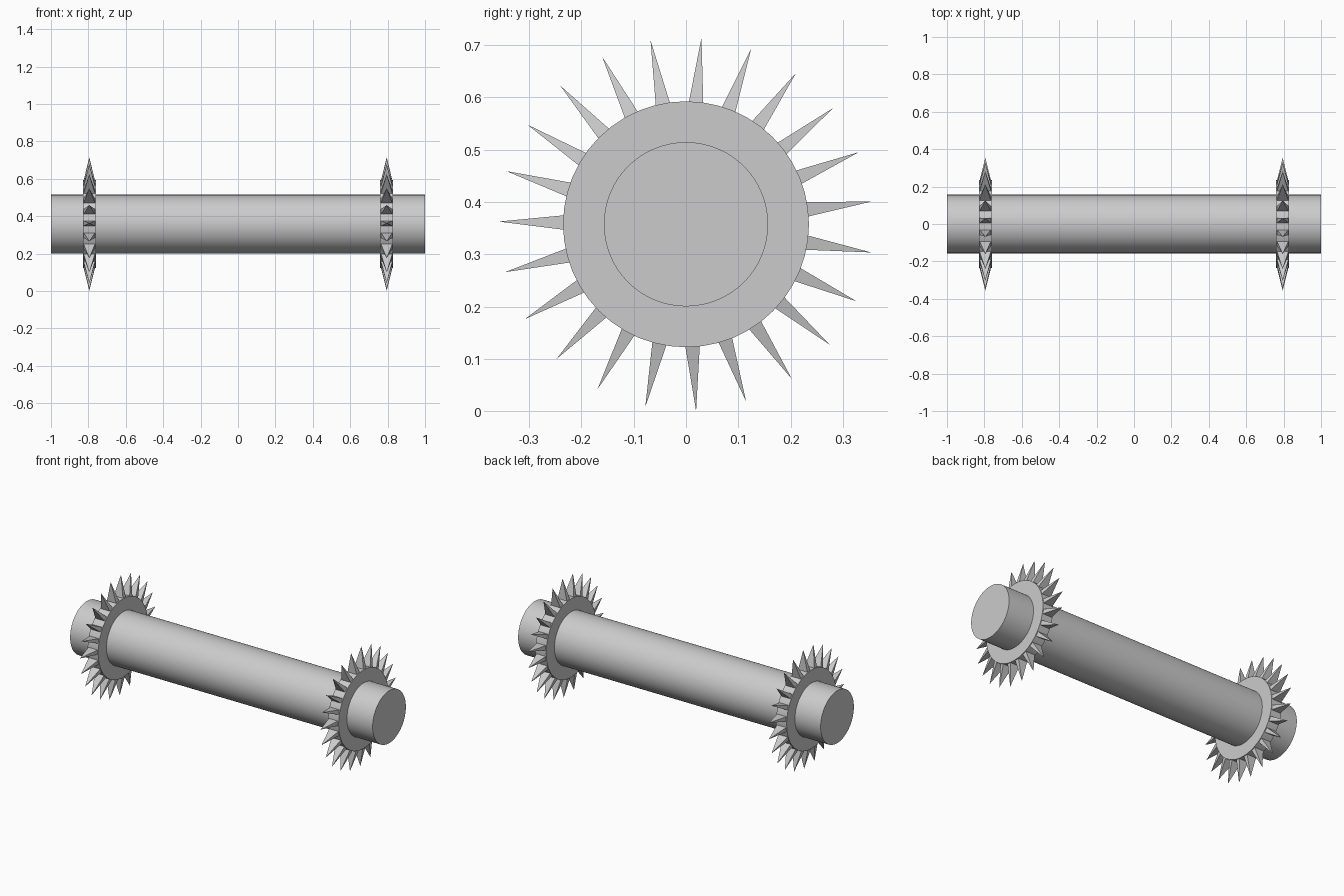
import bpy, bmesh
from math import pi, radians
from mathutils import Matrix, Vector

if "Cube" in bpy.data.objects:
    bpy.data.objects.remove(bpy.data.objects["Cube"])

AXIS_Z = 0.3575      # height of the axle centre line
WHEEL_X = 0.795      # wheel distance from the middle
SPIKES = 23
PHASE = radians(7.0)


def rod(name, x, radius, length, sides):
    """Capped cylinder lying along the x axis."""
    bpy.ops.mesh.primitive_cylinder_add(vertices=sides, radius=radius, depth=length,
                                        location=(x, 0, AXIS_Z), rotation=(0, pi / 2, 0))
    ob = bpy.context.object
    ob.name = name
    bpy.ops.object.shade_smooth_by_angle(angle=radians(30))
    return ob


def spike_ring(name, x):
    """Ring of four-sided spikes pointing outward around the x axis."""
    bm = bmesh.new()
    for i in range(SPIKES):
        turn = Matrix.Rotation(PHASE + i * 2 * pi / SPIKES, 3, 'X')
        base = [bm.verts.new(turn @ Vector((sx * 0.0325, 0.225, sz * 0.0147)))
                for sx, sz in ((-1, -1), (1, -1), (1, 1), (-1, 1))]
        base_r = base[::-1]
        tip = bm.verts.new(turn @ Vector((0, 0.358, 0)))
        bm.faces.new(base_r)
        for k in range(4):
            bm.faces.new((base[k], base[(k + 1) % 4], tip))
    bmesh.ops.recalc_face_normals(bm, faces=bm.faces)
    me = bpy.data.meshes.new(name)
    bm.to_mesh(me)
    bm.free()
    ob = bpy.data.objects.new(name, me)
    ob.location = (x, 0, AXIS_Z)
    bpy.context.collection.objects.link(ob)


# Central shaft
rod("shaft", 0, 0.157, 2.0, 64)

# Wheel disc and spikes at each end
for side, label in ((-1, "left"), (1, "right")):
    rod(label + "_disc", side * WHEEL_X, 0.235, 0.07, 48)
    spike_ring(label + "_spikes", side * WHEEL_X)
